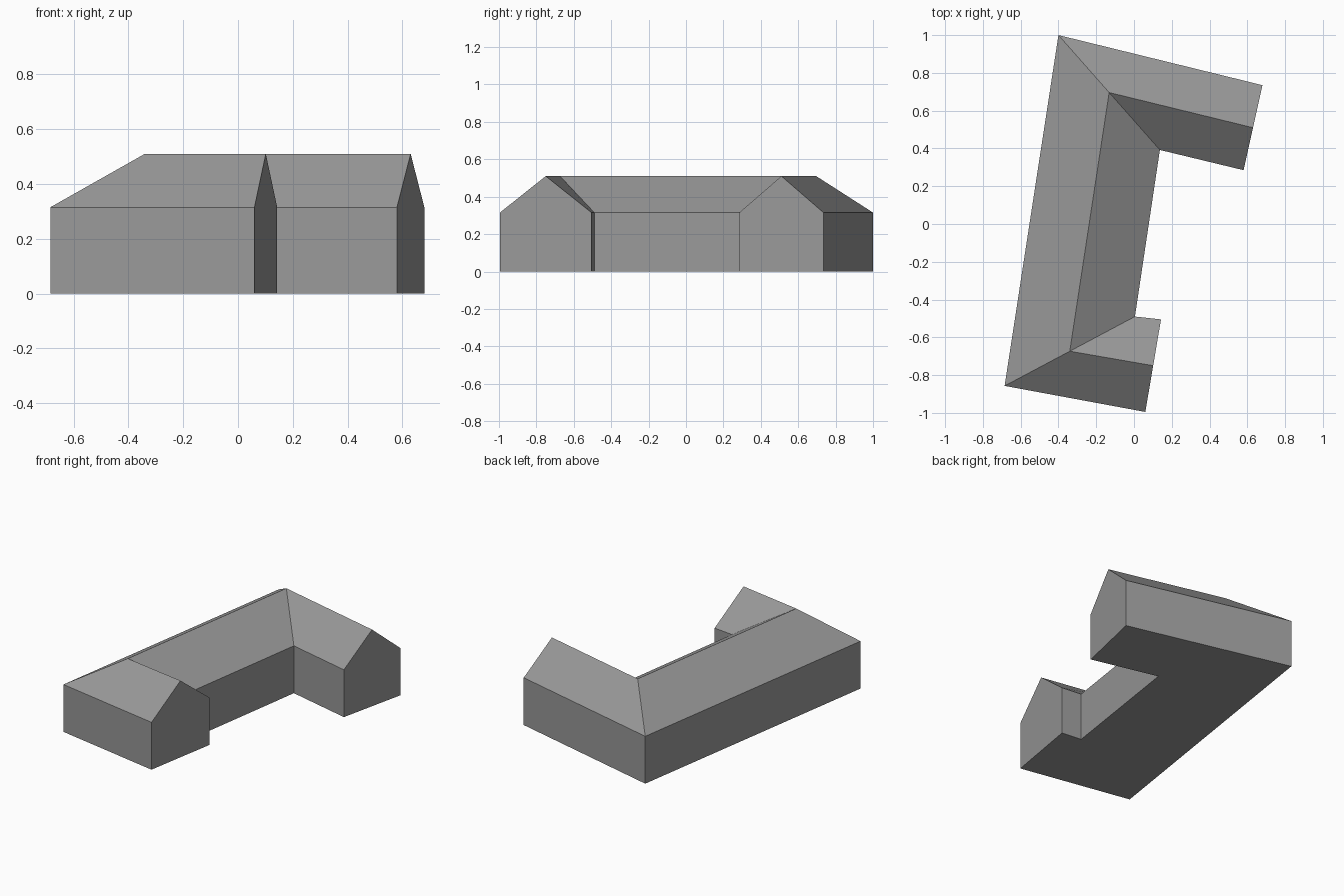
import bpy
import bmesh

cube = bpy.data.objects.get("Cube")
if cube:
    bpy.data.objects.remove(cube, do_unlink=True)

EAVE, RIDGE = 0.315, 0.51

# Plan stations along the building: outer wall corner, inner wall corner
stations = [
    ((0.68, 0.735), (0.58, 0.285)),      # back wing gable
    ((-0.40, 1.00), (0.137, 0.392)),     # back corner
    ((-0.685, -0.857), (0.005, -0.49)),  # front corner
    ((0.06, -0.995), (0.143, -0.505)),   # front wing gable
]


def grey_material():
    mat = bpy.data.materials.new("plain grey")
    mat.use_nodes = True
    colour = (0.32, 0.32, 0.32, 1.0)
    mat.diffuse_color = colour
    for node in mat.node_tree.nodes:
        if node.type == 'BSDF_PRINCIPLED':
            node.inputs["Base Color"].default_value = colour
    return mat


def section(bm, outer, inner):
    """Gabled cross-section, from the outer ground point to the inner one."""
    mid = [(a + b) / 2 for a, b in zip(outer, inner)]
    points = [(outer, 0), (outer, EAVE), (mid, RIDGE), (inner, EAVE), (inner, 0)]
    return [bm.verts.new((p[0], p[1], z)) for p, z in points]


bm = bmesh.new()
rings = [section(bm, outer, inner) for outer, inner in stations]

# Walls and roof slopes
for near, far in zip(rings, rings[1:]):
    for i in range(len(near) - 1):
        bm.faces.new((near[i], near[i + 1], far[i + 1], far[i]))

# Gable ends and floor
bm.faces.new(rings[0])
bm.faces.new(rings[-1])
bm.faces.new([r[0] for r in rings] + [r[-1] for r in reversed(rings)])
bmesh.ops.recalc_face_normals(bm, faces=bm.faces)

mesh = bpy.data.meshes.new("gabled_building")
bm.to_mesh(mesh)
bm.free()
mesh.materials.append(grey_material())
building = bpy.data.objects.new("gabled_building", mesh)
bpy.context.collection.objects.link(building)
